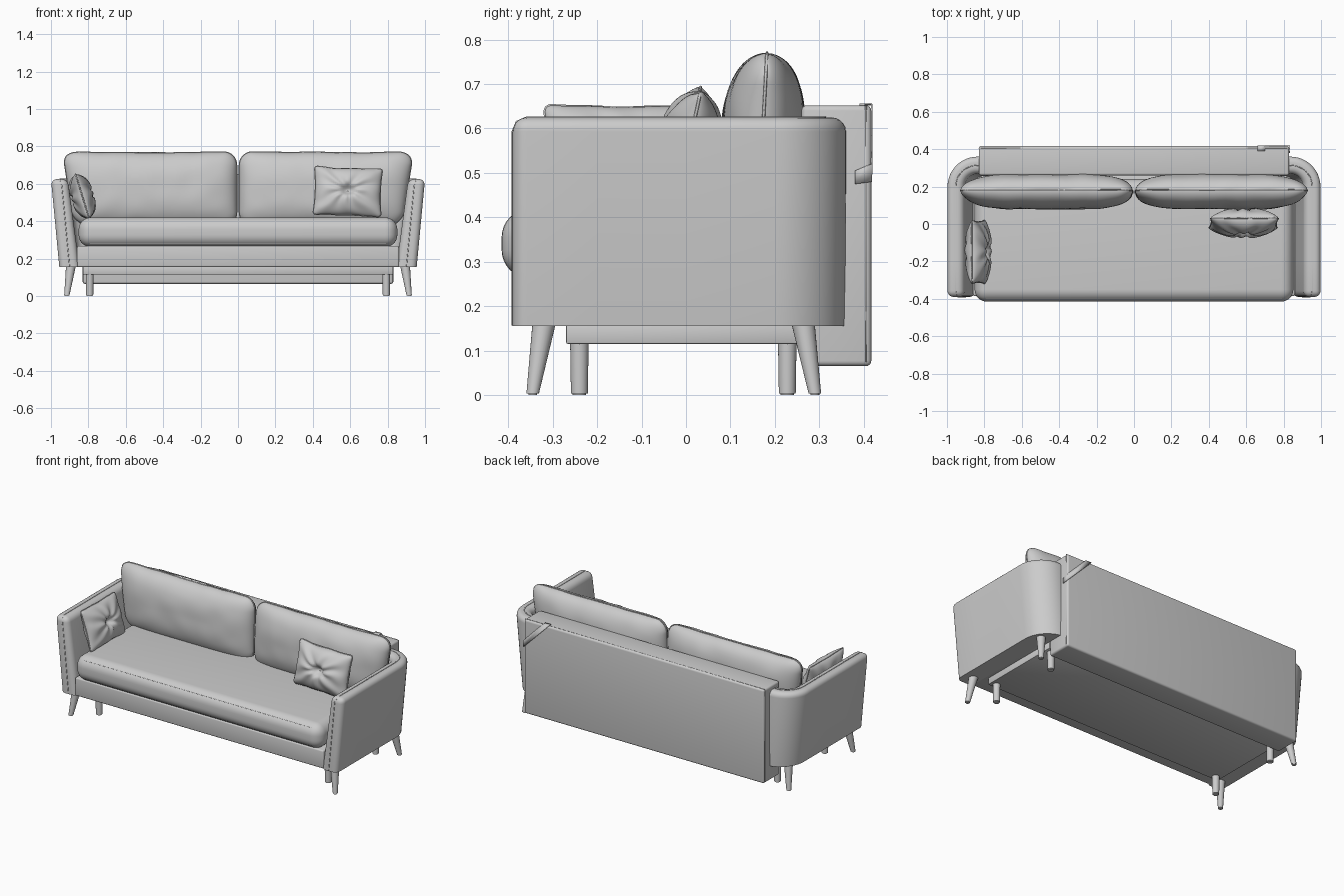
import bpy, bmesh, math
from mathutils import Vector, noise

if "Cube" in bpy.data.objects:
    bpy.data.objects.remove(bpy.data.objects["Cube"])


def finish(name, bm, loc=(0, 0, 0), rot=(0, 0, 0), angle=40):
    bmesh.ops.recalc_face_normals(bm, faces=bm.faces)
    me = bpy.data.meshes.new(name)
    bm.to_mesh(me)
    bm.free()
    ob = bpy.data.objects.new(name, me)
    bpy.context.collection.objects.link(ob)
    ob.location, ob.rotation_euler = loc, rot
    bpy.ops.object.select_all(action='DESELECT')
    ob.select_set(True)
    bpy.context.view_layer.objects.active = ob
    bpy.ops.object.shade_smooth_by_angle(angle=math.radians(angle))
    return ob


def box(name, lo, hi, bevel, segs=3):
    bm = bmesh.new()
    bmesh.ops.create_cube(bm, size=1)
    for v in bm.verts:
        v.co = Vector([(a + b) / 2 + c * (b - a) for a, b, c in zip(lo, hi, v.co)])
    bmesh.ops.bevel(bm, geom=bm.edges[:], offset=bevel, segments=segs,
                    profile=0.5, affect='EDGES')
    return finish(name, bm)


def piping(name, pts, radius, cyclic=False, loc=(0, 0, 0), rot=(0, 0, 0)):
    cu = bpy.data.curves.new(name, 'CURVE')
    cu.dimensions = '3D'
    cu.bevel_depth, cu.bevel_resolution = radius, 1
    sp = cu.splines.new('POLY')
    sp.points.add(len(pts) - 1)
    for p, co in zip(sp.points, pts):
        p.co = (*co, 1)
    sp.use_cyclic_u = cyclic
    ob = bpy.data.objects.new(name, cu)
    ob.location, ob.rotation_euler = loc, rot
    bpy.context.collection.objects.link(ob)


def leg(name, top, bottom, r_top, r_bottom):
    top, bottom = Vector(top), Vector(bottom)
    bm = bmesh.new()
    bmesh.ops.create_cone(bm, cap_ends=True, segments=24, radius1=r_bottom,
                          radius2=r_top, depth=1)
    for v in bm.verts:
        c = bottom.lerp(top, v.co.z + 0.5)
        v.co = Vector((c.x + v.co.x, c.y + v.co.y, c.z))
    rim = [e for e in bm.edges if all(v.co.z < 0.001 for v in e.verts)]
    bmesh.ops.bevel(bm, geom=rim, offset=0.004, segments=2, affect='EDGES')
    finish(name, bm)


def pillow(name, half, r, powers, loc, rot=(0, 0, 0), pinch=0, flare=0, button=0, n=48):
    """Stuffed cushion: x wide, y thick, z high; two sheets joined at a piped seam."""
    w, t, h = half
    bm = bmesh.new()
    grid = {}
    ease = [math.sin(math.pi / 2 * (2 * i / n - 1)) for i in range(n + 1)]
    for side in (-1, 1):
        for i, u in enumerate(ease):
            for j, v in enumerate(ease):
                rim = i in (0, n) or j in (0, n)
                if rim and side == 1:
                    grid[1, i, j] = grid[-1, i, j]
                    continue
                # rounded corners
                x, z = u * w, v * h
                a, b = (abs(x) - w + r) / r, (abs(z) - h + r) / r
                if a > 0 and b > 0:
                    x = math.copysign(w - r + r * a * math.sqrt(1 - b * b / 2), x)
                    z = math.copysign(h - r + r * b * math.sqrt(1 - a * a / 2), z)
                x, z = x * (1 - pinch * (1 - v * v)), z * (1 - pinch * (1 - u * u))
                if flare * u > 0:
                    x += flare * v * abs(u)
                y = t * math.sqrt(max(0, (1 - abs(u) ** powers[0]) * (1 - abs(v) ** powers[1])))
                # soft creases and the buttoned centre
                k = noise.noise(Vector((x * 9 + loc[0] * 7, side * 3, z * 9)))
                y *= 1 + 0.05 * k
                z += 0.006 * k * v * v
                if button:
                    d, th = math.hypot(u, v), math.atan2(v, u)
                    y *= 1 - button * math.exp(-d * d / 0.04)
                    y *= 1 + 0.09 * math.cos(8 * th + 2 * k) * min(1, 3 * d)
                grid[side, i, j] = bm.verts.new((x, side * y, z))
    for side in (-1, 1):
        for i in range(n):
            for j in range(n):
                bm.faces.new([grid[side, i + a, j + b] for a, b in ((0, 0), (1, 0), (1, 1), (0, 1))])
    loop = [(i, 0) for i in range(n)] + [(n, j) for j in range(n)] + \
           [(i, n) for i in range(n, 0, -1)] + [(0, j) for j in range(n, 0, -1)]
    pts = [grid[-1, i, j].co.copy() for i, j in loop]
    finish(name, bm, loc, rot, 80)
    piping(name + "_piping", pts, 0.0035, True, loc, rot)


# Armrests: leaning profile swept along the side and round the back corner
PATH = [(1, y, 1, 0) for y in (-0.39, -0.2, 0.0)]
for i in range(13):
    a = math.pi / 2 * i / 12
    c, s = math.cos(a), math.sin(a)
    PATH.append((0.84 + 0.16 * c, 0.20 + 0.16 * s, c, s))
PATH.append((0.815, 0.36, 0, 1))


def arm_point(p, offset, z, sx):
    x, y, nx, ny = p
    return Vector((sx * (x - offset * nx - (0.625 - z) * 0.095), y - offset * ny, z))


for sx, side in ((-1, "left"), (1, "right")):
    bm = bmesh.new()
    rings = [[bm.verts.new(arm_point(p, o, z, sx)) for o, z in
              ((0, 0.155), (0, 0.625), (0.09, 0.625), (0.108, 0.155))] for p in PATH]
    for r0, r1 in zip(rings, rings[1:]):
        for k in range(4):
            bm.faces.new((r0[k], r0[(k + 1) % 4], r1[(k + 1) % 4], r1[k]))
    bm.faces.new(rings[0])
    bm.faces.new(rings[-1])
    bmesh.ops.recalc_face_normals(bm, faces=bm.faces)
    sharp = [e for e in bm.edges if e.calc_face_angle(0) > 0.7
             and max(v.co.z for v in e.verts) > 0.2
             and not all(v.co.y > 0.2 and abs(v.co.x) < 0.83 for v in e.verts)]
    bmesh.ops.bevel(bm, geom=sharp, offset=0.032, segments=5, profile=0.5, affect='EDGES')
    finish(side + "_armrest", bm)
    # seam up the arm front and along its top
    seam = [arm_point(PATH[0], 0.055, z, sx) for z in (0.157, 0.4, 0.593)]
    seam.append(arm_point(PATH[0], 0.05, 0.615, sx) + Vector((0, 0.009, 0)))
    seam += [arm_point(p, 0.047, 0.625, sx) + Vector((0, 0.032 if i == 0 else 0, 0))
             for i, p in enumerate(PATH)]
    piping(side + "_armrest_seam", seam, 0.0025)

    # Splayed outer legs and straight inner legs
    leg(side + "_front_leg", (sx * 0.892, -0.318, 0.17), (sx * 0.915, -0.345, 0), 0.027, 0.014)
    leg(side + "_rear_leg", (sx * 0.892, 0.262, 0.17), (sx * 0.915, 0.29, 0), 0.027, 0.014)
    leg(side + "_inner_front_leg", (sx * 0.793, -0.24, 0.13), (sx * 0.793, -0.24, 0), 0.021, 0.019)
    leg(side + "_inner_rear_leg", (sx * 0.793, 0.228, 0.13), (sx * 0.793, 0.228, 0), 0.021, 0.019)

    # Back cushions
    pillow(side + "_back_cushion", (0.45, 0.092, 0.195), 0.07, (5, 2.8),
           (sx * 0.457, 0.172, 0.573), (math.radians(-3), 0, 0), flare=sx * 0.03)

# Seat, base, underframe
box("seat_cushion", (-0.852, -0.415, 0.262), (0.852, 0.24, 0.42), 0.065, 8)
box("base", (-0.86, -0.385, 0.155), (0.86, 0.262, 0.268), 0.008)
box("underframe", (-0.83, -0.27, 0.115), (0.83, 0.262, 0.16), 0.004, 2)
for z in (0.283, 0.398):
    piping("seat_seam", [(-0.79, -0.395, z), (0.79, -0.395, z)], 0.0035)

# Fold-out back panel with edge seam
box("back_panel", (-0.83, 0.26, 0.065), (0.83, 0.417, 0.652), 0.012, 4)
piping("back_panel_seam", [(-0.829, 0.405, 0.075), (-0.829, 0.405, 0.651),
                           (0.829, 0.405, 0.651), (0.829, 0.405, 0.075)], 0.002, True)

# Pull strap across the upper corner of the back panel
bm = bmesh.new()
rail_a = [(0.832, 0.38, 0.475), (0.832, 0.418, 0.48), (0.66, 0.418, 0.654), (0.66, 0.39, 0.654)]
rail_b = [(0.832, 0.38, 0.505), (0.832, 0.418, 0.52), (0.70, 0.418, 0.654), (0.70, 0.39, 0.654)]
va, vb = [[bm.verts.new(p) for p in r] for r in (rail_a, rail_b)]
for i in range(3):
    bm.faces.new((va[i], va[i + 1], vb[i + 1], vb[i]))
strap = finish("pull_strap", bm)
mod = strap.modifiers.new("thickness", 'SOLIDIFY')
mod.thickness, mod.offset = 0.004, 0

# Throw pillows with buttoned centres
size = (0.183, 0.07, 0.133)
pillow("right_throw_pillow", size, 0.02, (2.4, 2.2), (0.587, 0.005, 0.558),
       (math.radians(-12), math.radians(2), 0), pinch=0.05, button=0.6)
pillow("left_throw_pillow", (0.17, 0.06, 0.125), 0.02, (2.4, 2.2), (-0.832, -0.15, 0.533),
       (math.radians(-17), 0, math.radians(90)), pinch=0.05, button=0.6)
for name, loc in (("right_button", (0.587, -0.025, 0.552)), ("left_button", (-0.806, -0.15, 0.525))):
    bm = bmesh.new()
    bmesh.ops.create_uvsphere(bm, u_segments=16, v_segments=8, radius=0.009)
    finish(name, bm, loc)
